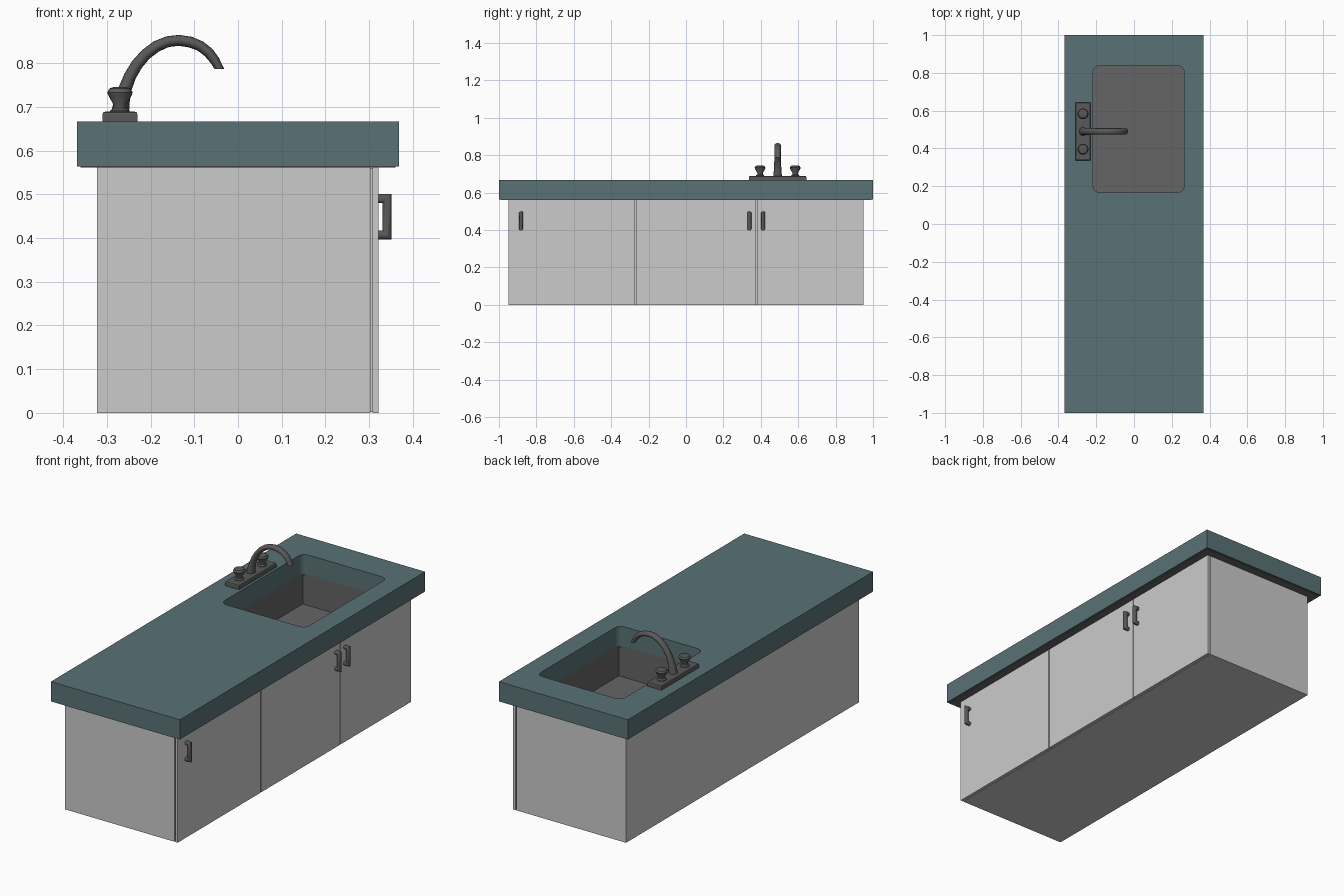
import bpy, bmesh, math
from mathutils import Vector

if "Cube" in bpy.data.objects:
    bpy.data.objects.remove(bpy.data.objects["Cube"])


def material(name, rgb):
    m = bpy.data.materials.new(name)
    m.diffuse_color = (*rgb, 1)
    m.use_nodes = True
    m.node_tree.nodes["Principled BSDF"].inputs["Base Color"].default_value = m.diffuse_color
    return m


teal = material("teal_stone", (0.10, 0.17, 0.185))
dark = material("dark_metal", (0.10, 0.10, 0.10))
steel = material("sink_steel", (0.13, 0.13, 0.13))


def finish(name, bm, mat=None, smooth=False):
    bmesh.ops.recalc_face_normals(bm, faces=bm.faces)
    me = bpy.data.meshes.new(name)
    bm.to_mesh(me)
    bm.free()
    ob = bpy.data.objects.new(name, me)
    bpy.context.collection.objects.link(ob)
    if mat:
        me.materials.append(mat)
    if smooth:
        bpy.ops.object.select_all(action='DESELECT')
        ob.select_set(True)
        bpy.context.view_layer.objects.active = ob
        bpy.ops.object.shade_smooth_by_angle(angle=math.radians(40))
    return ob


def box(name, x, y, z, mat=None, open_top=False, bevel=0):
    bm = bmesh.new()
    bmesh.ops.create_cube(bm, size=1)
    for v in bm.verts:
        v.co = [(a[0] + a[1]) / 2 + c * (a[1] - a[0]) for c, a in zip(v.co, (x, y, z))]
    top = [f for f in bm.faces if f.calc_center_median().z > z[1] - 1e-5]
    if bevel:
        bmesh.ops.bevel(bm, geom=top[0].edges[:], offset=bevel, segments=2,
                        profile=0.5, affect='EDGES')
    if open_top:
        bmesh.ops.delete(bm, geom=top, context='FACES_ONLY')
    return finish(name, bm, mat)


HX, HY = (-0.217, 0.266), (0.167, 0.838)   # sink opening


def slab(name, hx, hy, z0, z1, mat):
    """Rectangular slab with the rounded sink opening cut through it."""
    r, inner = 0.035, []
    corners = ((HX[1], HY[1], -1, -1), (HX[0], HY[1], 1, -1),
               (HX[0], HY[0], 1, 1), (HX[1], HY[0], -1, 1))
    for q, (cx, cy, sx, sy) in enumerate(corners):
        for i in range(7):
            a = math.pi / 2 * (q + i / 6)
            inner.append((cx + sx * r + r * math.cos(a), cy + sy * r + r * math.sin(a)))
    outer = [(-hx, -hy), (hx, -hy), (hx, hy), (-hx, hy)]
    bm = bmesh.new()
    edges = []
    for loop in (outer, inner):
        vs = [bm.verts.new((x, y, z0)) for x, y in loop]
        edges += [bm.edges.new((vs[i - 1], vs[i])) for i in range(len(vs))]
    bmesh.ops.triangle_fill(bm, edges=edges, use_beauty=True, use_dissolve=False)
    ext = bmesh.ops.extrude_face_region(bm, geom=bm.faces[:], use_keep_orig=True)
    for v in ext['geom']:
        if isinstance(v, bmesh.types.BMVert):
            v.co.z = z1
    return finish(name, bm, mat)


def loft(name, rings, mat):
    """Skin a list of closed vertex rings and cap both ends."""
    bm = bmesh.new()
    rows = [[bm.verts.new(p) for p in ring] for ring in rings]
    for a, b in zip(rows, rows[1:]):
        for i in range(len(a)):
            bm.faces.new((a[i - 1], a[i], b[i], b[i - 1]))
    bm.faces.new(rows[0])
    bm.faces.new(rows[-1])
    return finish(name, bm, mat, smooth=True)


# Cabinet body, recessed seam and doors
box("cabinet_body", (-0.323, 0.303), (-0.95, 0.95), (0, 0.562), open_top=True)
box("door_seam", (0.303, 0.309), (-0.944, 0.944), (0.002, 0.56))
for i, span in enumerate(((-0.95, -0.273), (-0.267, 0.373), (0.379, 0.95))):
    box(f"door_{i + 1}", (0.308, 0.321), span, (0, 0.562))

# Countertop and its underside panel
slab("countertop", 0.368, 1.0, 0.564, 0.666, teal)
slab("counter_underside", 0.36, 0.992, 0.561, 0.564, steel)

# Sink basin
box("sink_basin", HX, HY, (0.405, 0.562), steel, open_top=True)

# Door handles
for i, y in enumerate((-0.882, 0.339, 0.412)):
    path = [(0.319, 0.407), (0.341, 0.407), (0.341, 0.49), (0.319, 0.49)]
    rings = []
    for k, (x, z) in enumerate(path):
        # mitred octagonal ring at each path point
        dx, dz = ((0, 1), (-1, 1), (-1, -1), (0, -1))[k]
        rings.append([(x + 0.0105 * dx * -math.cos(t), y + 0.0105 * math.sin(t),
                       z + 0.0105 * dz * -math.cos(t))
                      for t in (math.tau * j / 12 for j in range(12))])
    loft(f"handle_{i + 1}", rings, dark)

# Tap base plate
FX, FY = -0.27, 0.49
box("tap_base", (-0.31, -0.23), (0.337, 0.643), (0.664, 0.689), dark, bevel=0.006)

# Tap knobs
profile = [(0.023, 0.685), (0.022, 0.692), (0.015, 0.697), (0.015, 0.705),
           (0.027, 0.727), (0.029, 0.733), (0.024, 0.742), (0.015, 0.745)]
for side in (-1, 1):
    rings = [[(FX + r * math.cos(t), FY + side * 0.094 + r * math.sin(t), z)
              for t in (math.tau * j / 20 for j in range(20))] for r, z in profile]
    loft("knob_left" if side < 0 else "knob_right", rings, dark)

# Curved spout: x, z, in-plane radius, sideways radius
path = [(-0.270, 0.685, 0.021, 0.023), (-0.266, 0.71, 0.018, 0.021),
        (-0.258, 0.742, 0.015, 0.019), (-0.247, 0.770, 0.014, 0.018),
        (-0.231, 0.797, 0.0135, 0.017), (-0.211, 0.820, 0.013, 0.017),
        (-0.187, 0.838, 0.013, 0.017), (-0.161, 0.849, 0.0125, 0.017),
        (-0.135, 0.852, 0.0125, 0.017), (-0.109, 0.848, 0.0125, 0.017),
        (-0.086, 0.839, 0.012, 0.017), (-0.067, 0.824, 0.012, 0.017),
        (-0.053, 0.806, 0.011, 0.016), (-0.043, 0.787, 0.011, 0.016)]
rings = []
for k, (x, z, r, ry) in enumerate(path):
    a, b = path[max(k - 1, 0)], path[min(k + 1, len(path) - 1)]
    d = Vector((b[0] - a[0], b[1] - a[1])).normalized()
    if k == 0:
        d = Vector((0, 1))
    if k == len(path) - 1:
        d = Vector((0, -1))
    rings.append([(x + r * d.y * math.cos(t), FY + ry * math.sin(t), z - r * d.x * math.cos(t))
                  for t in (math.tau * j / 16 for j in range(16))])
loft("spout", rings, dark)
